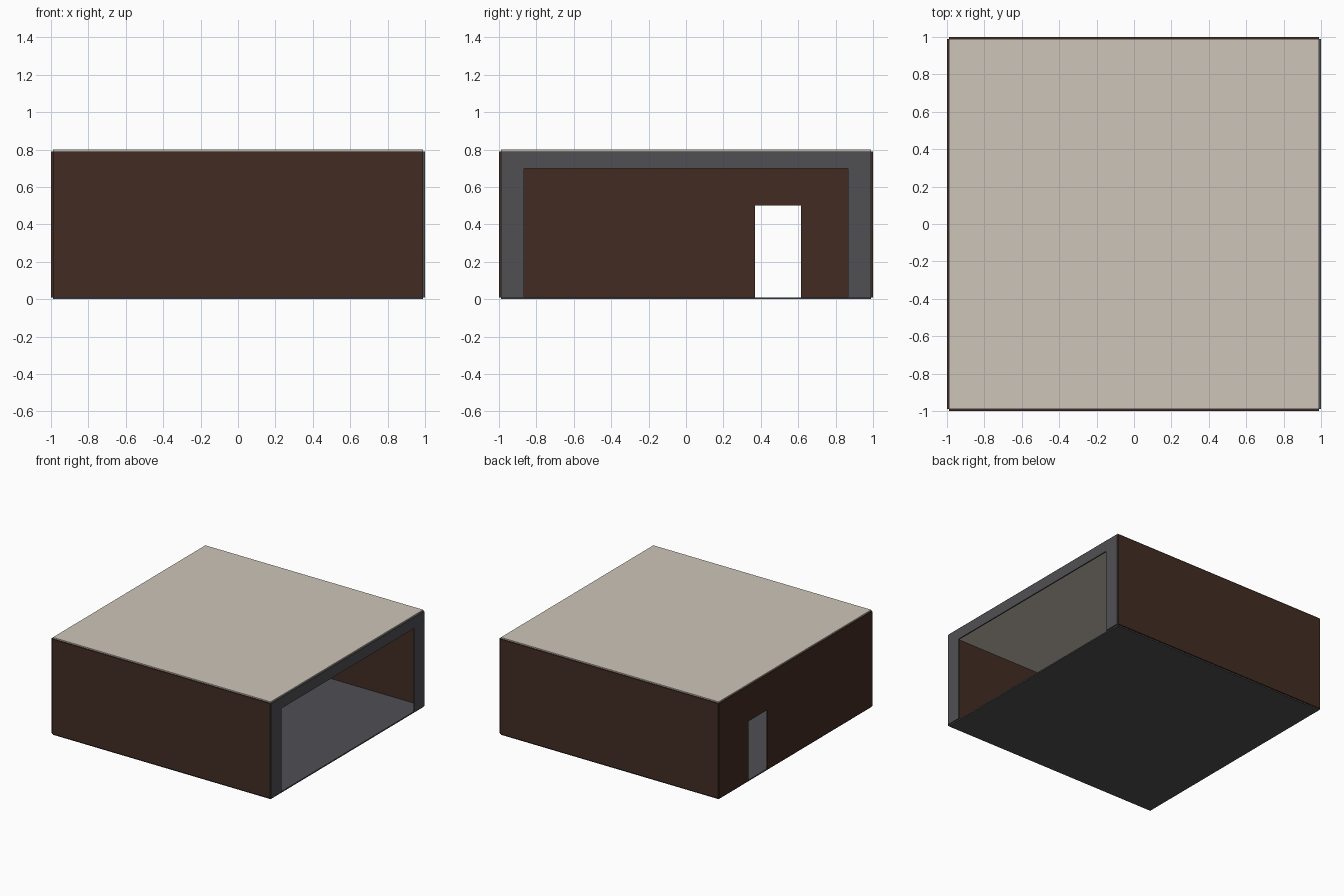
import bpy, bmesh

if "Cube" in bpy.data.objects:
    bpy.data.objects.remove(bpy.data.objects["Cube"])


def material(name, rgb):
    m = bpy.data.materials.new(name)
    # sRGB 0-255 to linear
    lin = [(c / 255 / 12.92) if c < 11 else ((c / 255 + 0.055) / 1.055) ** 2.4 for c in rgb]
    m.diffuse_color = (*lin, 1)
    m.use_nodes = True
    m.node_tree.nodes["Principled BSDF"].inputs["Base Color"].default_value = m.diffuse_color
    return m


BROWN = material("dark_brown", (66, 44, 34))
GREY = material("dark_grey", (80, 80, 84))
CREAM = material("cream", (205, 197, 185))


def box(name, lo, hi, mat):
    bm = bmesh.new()
    bmesh.ops.create_cube(bm, size=1)
    for v in bm.verts:
        v.co = [(l + h) / 2 + c * (h - l) for l, h, c in zip(lo, hi, v.co)]
    return finish(name, bm, mat)


def finish(name, bm, mat):
    me = bpy.data.meshes.new(name)
    bm.to_mesh(bm_target := me)
    bm.free()
    me.materials.append(mat)
    ob = bpy.data.objects.new(name, me)
    bpy.context.collection.objects.link(ob)
    return ob


def portal(name, x0, x1, outline, mat):
    """Wall across x with an opening that reaches the floor; outline is (y, z)."""
    bm = bmesh.new()
    face = bm.faces.new([bm.verts.new((x0, y, z)) for y, z in outline])
    ext = bmesh.ops.extrude_face_region(bm, geom=[face], use_keep_orig=True)
    for v in ext["geom"]:
        if isinstance(v, bmesh.types.BMVert):
            v.co.x = x1
    bmesh.ops.recalc_face_normals(bm, faces=bm.faces)
    return finish(name, bm, mat)


def outline(a, b, top):
    return [(-E, B), (a, B), (a, top), (b, top), (b, B), (E, B), (E, H), (-E, H)]


T = 0.01          # panel thickness
E = 1 - T         # inner half width
B, H = T, 0.79    # wall bottom and top

# Floor and roof
box("floor", (-E, -E, 0), (E, E, B), GREY)
box("roof", (-E, -E, H), (E, E, H + T), CREAM)
# Front and back walls
for name, s in (("front_wall", -1), ("back_wall", 1)):
    y = sorted((s * E, s))
    box(name, (-E, y[0], B), (E, y[1], H), BROWN)
# Left wall with doorway, right frame with wide opening
portal("left_wall", -1, -E, outline(0.37, 0.615, 0.50), BROWN)
portal("right_frame", E, 1, outline(-0.865, 0.865, 0.70), GREY)
